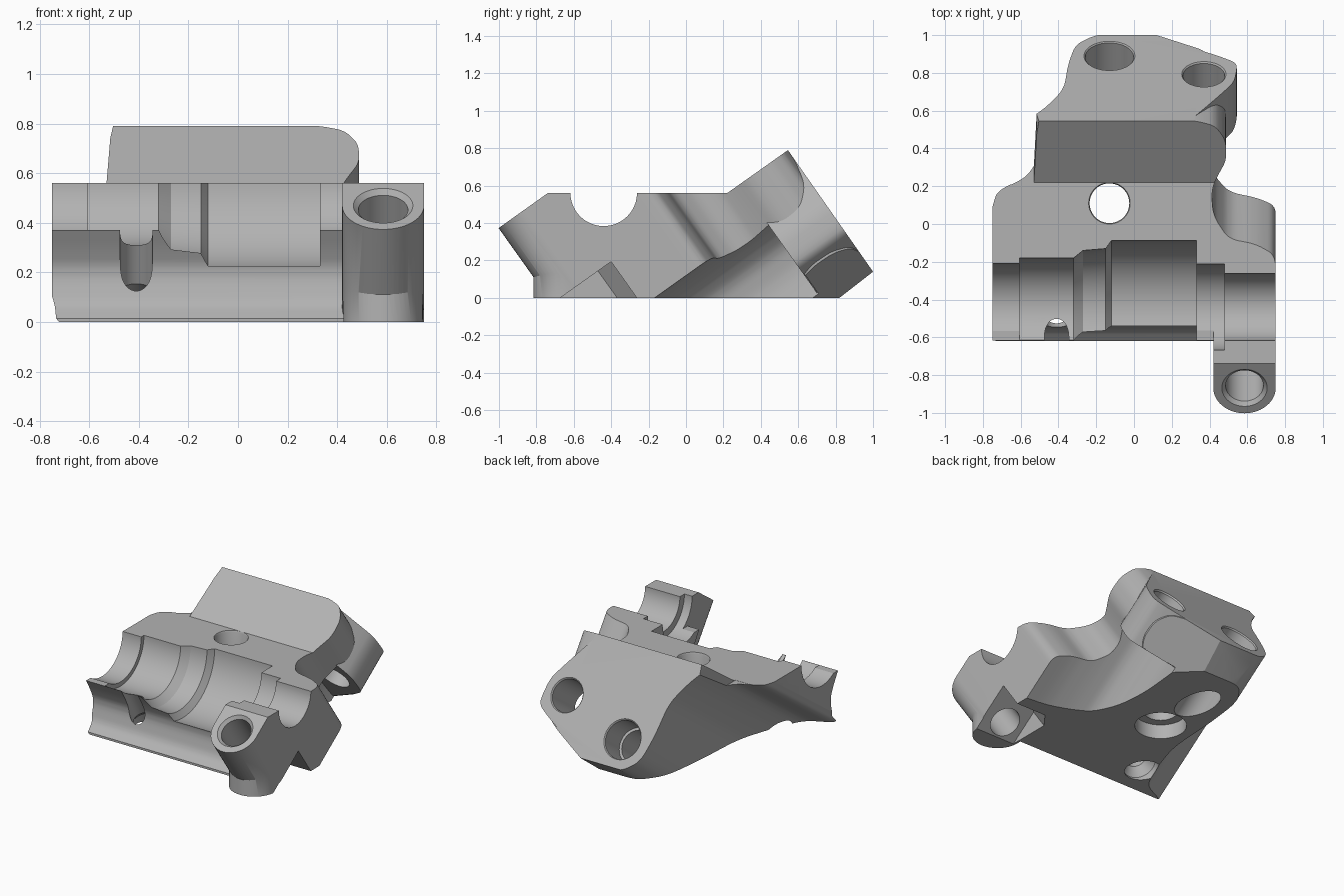
import bpy
import bmesh
import math
from mathutils import Vector

old = bpy.data.objects.get("Cube")
if old:
    bpy.data.objects.remove(old, do_unlink=True)

grey = bpy.data.materials.new("cast_grey")
grey.use_nodes = True
GREY = (0.45, 0.45, 0.45, 1)
grey.diffuse_color = GREY
grey.node_tree.nodes["Principled BSDF"].inputs["Base Color"].default_value = GREY

# Tilted frame: N is the back face normal, E runs up along that face
N = Vector((0, 0.815, 0.58))
N.normalize()
E = Vector((0, -N.z, N.y))
X, Y, Z = Vector((1, 0, 0)), Vector((0, 1, 0)), Vector((0, 0, 1))


def finish(name, bm):
    bmesh.ops.recalc_face_normals(bm, faces=bm.faces)
    mesh = bpy.data.meshes.new(name)
    bm.to_mesh(mesh)
    bm.free()
    mesh.materials.append(grey)
    ob = bpy.data.objects.new(name, mesh)
    bpy.context.collection.objects.link(ob)
    return ob


def prism(name, pts, lo, hi, a, b, c):
    """Polygon in axes a, b extruded along c."""
    bm = bmesh.new()
    low = [bm.verts.new(a * p + b * q + c * lo) for p, q in pts]
    high = [bm.verts.new(a * p + b * q + c * hi) for p, q in pts]
    bm.faces.new(low)
    bm.faces.new(high)
    for i in range(len(pts)):
        j = (i + 1) % len(pts)
        bm.faces.new((low[i], low[j], high[j], high[i]))
    return finish(name, bm)


def soften(pts, rounds=3):
    """Round an open polyline by corner cutting, keeping its ends."""
    for _ in range(rounds):
        out = [pts[0]]
        for (p, q), (r, s) in zip(pts, pts[1:]):
            out += [(.8 * p + .2 * r, .8 * q + .2 * s), (.2 * p + .8 * r, .2 * q + .8 * s)]
        pts = out + [pts[-1]]
    return pts


def half_round(x, y, r):
    """Lower half circle from left to right."""
    turns = [math.pi * (1 + i / 24) for i in range(25)]
    return [(x + r * math.cos(t), y + r * math.sin(t)) for t in turns]


def lathe(name, profile, origin, axis, side, segs=64):
    """Turned solid from (distance, radius) pairs along an axis."""
    bm = bmesh.new()
    up = axis.cross(side)
    rings = []
    for d, r in profile:
        ring = []
        for i in range(segs):
            t = math.tau * i / segs
            ring.append(bm.verts.new(origin + axis * d + (side * math.cos(t) + up * math.sin(t)) * r))
        rings.append(ring)
    bm.faces.new(rings[0])
    bm.faces.new(rings[-1])
    for r0, r1 in zip(rings, rings[1:]):
        for i in range(segs):
            j = (i + 1) % segs
            bm.faces.new((r0[i], r0[j], r1[j], r1[i]))
    return finish(name, bm)


def combine(ob, tool, operation):
    mod = ob.modifiers.new(operation, "BOOLEAN")
    mod.operation = operation
    mod.solver = "EXACT"
    mod.object = tool
    bpy.context.view_layer.objects.active = ob
    bpy.ops.object.modifier_apply(modifier=mod.name)
    bpy.data.objects.remove(tool, do_unlink=True)


# Core outline across the back face normal: swept left wall and back corner
left_wall = soften([(-.75, .405), (-.725, .355), (-.58, .315), (-.53, .28), (-.46, .19), (-.37, .03),
                    (-.35, -.19), (-.31, -.38), (-.2, -.47), (-.08, -.477)])
body = prism("bearing_block", [(-.75, 1)] + left_wall + [(.1, -.477), (.53, -.236), (.76, 0), (.76, 1)],
             -1, 1.2, X, E, N)

# Right side outline across the face slope: rear boss, waist and rounded wing corner
right_wall = soften([(.75, .05), (.75, .19), (.64, .24), (.5, .26), (.42, .36), (.41, .46),
                     (.44, .54), (.49, .65), (.485, .78), (.43, .87), (.34, .9), (.25, .91)])
combine(body, prism("right_outline", [(-.8, -.9), (.75, -.9)] + right_wall + [(-.8, .95)],
                    -1.1, 1.1, X, N, E), "INTERSECT")

# Scoop under the right side
scoop = soften([(.8, .1), (.6, .09), (.45, .06), (.32, .02), (.24, -.08), (.22, -.22), (.25, -.4), (.3, -.6)])
combine(body, prism("scoop", scoop + [(.8, -.6)], -.6, .59, X, E, N), "DIFFERENCE")

# Boss for the smaller rear hole, tapering up to the wing corner
boss = soften([(.2, -.41), (.52, -.232), (.548, -.18), (.53, -.03), (.46, .08), (.38, .2), (.3, .315)], 2)
combine(body, prism("rear_boss", boss + [(.2, .315)], .585, 1, X, E, N), "UNION")

# Side silhouette of the block and raised wing, with a concave front wall
front_wall = soften([(-.62, .375), (-.575, .3), (-.54, .23), (-.535, .17), (-.56, .07), (-.62, .015)])
silhouette = [(-.62, .0), (.82, .0), (1, .14), (.545, .79), (.22, .56), (-.62, .56)] + front_wall
combine(body, prism("side_outline", silhouette, -.9, .9, Y, Z, X), "INTERSECT")

# Left end of the wing
wing_end = [(-.9, .559), (-.53, .559), (-.515, .74), (-.49, .85), (-.9, .85)]
combine(body, prism("wing_end_cut", wing_end, .21, 1.1, X, Z, Y), "DIFFERENCE")

# Slanted front lug with its half-round foot
lug = prism("front_lug", half_round(.585, -.435, .165) + [(.75, -.1), (.42, -.1)], -.2, .885, X, N, E)
foot = half_round(.585, -.655, .16) + [(.745, -.6), (.425, -.6)]
combine(lug, prism("lug_foot", foot, -.05, .2, X, Y, Z), "UNION")
limits = [(-1.1, .0), (-.3, .0), (-.3, .56), (-1.1, .56)]
combine(lug, prism("lug_limits", limits, .3, .9, Y, Z, X), "INTERSECT")
combine(body, lug, "UNION")

# Relief under the lug
relief = [(.44, -.9), (.8, -.9), (.8, -.214), (.52, -.214), (.44, -.3)]
combine(body, prism("lug_relief", relief, -.3, .39, X, N, E), "DIFFERENCE")

# Stepped half-round bearing seat and the low front lip
seat = [(-.8, .23), (-.605, .23), (-.605, .26), (-.32, .26), (-.27, .3), (-.15, .31), (-.12, .352),
        (.33, .352), (.33, .228), (.48, .228), (.48, .178), (.8, .178)]
combine(body, lathe("bearing_seat", seat, Vector((0, -.44, .562)), X, Y, 96), "DIFFERENCE")
lip = [(-.7, .37), (-.5, .37), (-.5, .7), (-.7, .7)]
combine(body, prism("lip_cut", lip, -.8, .42, Y, Z, X), "DIFFERENCE")


def drill(name, origin, axis, profile):
    combine(body, lathe(name, profile, origin, axis, X), "DIFFERENCE")


# Lug hole with chamfer
drill("lug_hole", X * .585 + N * -.435, E, [(-.3, .1), (.865, .1), (.9, .135)])

# Two chamfered rear holes, the large one stepped
drill("large_rear_hole", X * -.13 + E * -.275, N, [(.1, .11), (.7, .11), (.7, .128), (.89, .128), (.92, .155)])
drill("small_rear_hole", X * .37 + E * -.105, N, [(.4, .11), (.89, .11), (.92, .135)])

# Vertical bolt hole, counterbored from below
drill("bolt_hole", Vector((-.13, .11, 0)), Z, [(-.1, .165), (.1, .165), (.1, .105), (.55, .105), (.58, .12)])

# Slanted oil hole through the front lip, widening underneath
oil_axis = Vector((0, -.16, .28)).normalized()
drill("oil_hole", Vector((-.41, -.4, 0)), oil_axis, [(-.1, .11), (.08, .11), (.14, .065), (.5, .065)])

# Shading
bpy.ops.object.select_all(action="DESELECT")
body.select_set(True)
bpy.context.view_layer.objects.active = body
bpy.ops.object.shade_smooth_by_angle(angle=math.radians(28))
